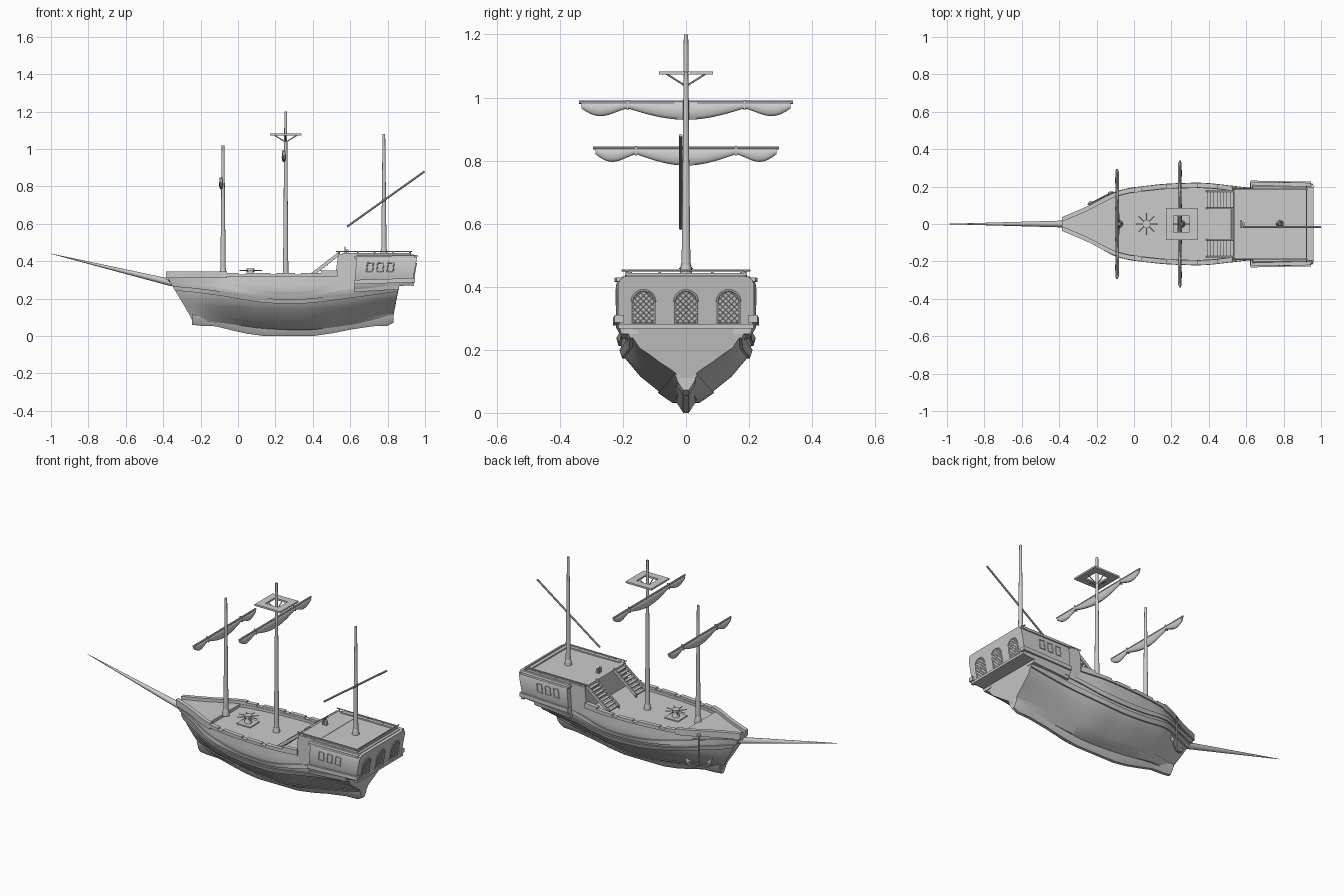
import bpy, bmesh, math
from mathutils import Vector, Matrix

if "Cube" in bpy.data.objects:
    bpy.data.objects.remove(bpy.data.objects["Cube"])

def finish(name, bm, smooth=True, angle=35):
    bmesh.ops.recalc_face_normals(bm, faces=bm.faces)
    me = bpy.data.meshes.new(name)
    bm.to_mesh(me)
    bm.free()
    ob = bpy.data.objects.new(name, me)
    bpy.context.collection.objects.link(ob)
    if smooth:
        bpy.ops.object.select_all(action='DESELECT')
        ob.select_set(True)
        bpy.context.view_layer.objects.active = ob
        bpy.ops.object.shade_smooth_by_angle(angle=math.radians(angle))
    return ob

def rod(bm, a, b, r1, r2=None, n=10):
    a, b = Vector(a), Vector(b)
    d = b - a
    m = Matrix.Translation((a + b) / 2) @ d.to_track_quat('Z', 'Y').to_matrix().to_4x4()
    bmesh.ops.create_cone(bm, cap_ends=True, segments=n, radius1=r1,
                          radius2=r1 if r2 is None else r2, depth=d.length, matrix=m)

def box(bm, x0, x1, y0, y1, z0, z1):
    m = Matrix.Translation(((x0+x1)/2, (y0+y1)/2, (z0+z1)/2)) @ Matrix.Diagonal((x1-x0, y1-y0, z1-z0, 1))
    return bmesh.ops.create_cube(bm, size=1, matrix=m)['verts']

def loft(bm, rings):
    R = [[bm.verts.new(p) for p in r] for r in rings]
    n = len(R[0])
    for a, b in zip(R, R[1:]):
        for i in range(n):
            bm.faces.new((a[i], a[(i+1) % n], b[(i+1) % n], b[i]))
    bm.faces.new(R[0])
    bm.faces.new(R[-1][::-1])

def path(bm, pts, r, n=6):
    for a, b in zip(pts, pts[1:]):
        rod(bm, a, b, r, n=n)

# Hull stations: x at sheer, x at keel, keel z, half breadth, bottom sharpness, three wale heights
ROWS = [(-.385, -.245, .09, .032, 1.2, .295, .255, .10), (-.25, -.20, .075, .09, 1.5, .285, .245, .095),
        (-.08, -.08, .06, .172, 1.4, .265, .225, .085), (.10, .10, .045, .202, 1.1, .235, .195, .06),
        (.25, .25, .04, .212, 1, .225, .185, .05), (.40, .40, .04, .212, 1, .23, .19, .05),
        (.60, .60, .065, .19, 1.3, .265, .215, .075), (.75, .75, .09, .185, 1.6, .28, .235, .095),
        (.87, .83, .10, .18, 1.9, .29, .25, .105)]
SHAPE = [(0, .15), (.05, .30), (.27, .67), (.47, .90), (.68, 1), (1, .98)]
SHEER, DECK = .325, .31

def station(u):
    i = min(int(u), len(ROWS) - 2)
    f = u - i
    p = [ROWS[max(0, min(len(ROWS) - 1, i + k))] for k in (-1, 0, 1, 2)]
    return [.5 * (2*b + (c-a)*f + (2*a-5*b+4*c-d)*f*f + (3*b-a-3*c+d)*f**3) for a, b, c, d in zip(*p)]

def hull_point(s, z):
    t = max(0, min(1, (z - s[2]) / (SHEER - s[2])))
    for (t0, v0), (t1, v1) in zip(SHAPE, SHAPE[1:]):
        if t <= t1:
            w = v0 + (v1 - v0) * (t - t0) / (t1 - t0)
            break
    return s[1] + (s[0] - s[1]) * t, s[3] * w ** s[4], z

ST = [station(k / 10) for k in range(10 * (len(ROWS) - 1) + 1)]

bm = bmesh.new()
rings = []
for s in ST:
    half = [hull_point(s, s[2] + (SHEER - s[2]) * t) for t in (0, .05, .15, .27, .37, .47, .58, .68, .84, 1)]
    x, y, z = half[-1]
    half += [(x, y - .018, z), (x, y - .018, DECK)]
    rings.append(half + [(a, -b, c) for a, b, c in half[::-1]])
loft(bm, rings)
finish("hull", bm)

# Wales running along both sides
bm = bmesh.new()
for col, hgt, out in ((5, .012, .007), (6, .012, .009), (7, .016, .009)):
    for sd in (1, -1):
        rings = []
        for s in ST:
            lo, hi = hull_point(s, s[col] - hgt), hull_point(s, s[col] + hgt)
            rings.append([(p[0], sd * (p[1] + o), p[2]) for p, o in ((lo, -.008), (lo, out), (hi, out), (hi, -.008))])
        loft(bm, rings)
finish("wales", bm)

# Rail caps, stepped along the waist
bm = bmesh.new()
CAPS = [(-.39, -.06, .31, .346), (-.06, .0, .318, .338), (.0, .035, .318, .329), (.035, .17, .318, .338),
        (.17, .205, .318, .329), (.205, .30, .318, .336), (.30, .335, .318, .329), (.335, .44, .318, .338),
        (.44, .53, .318, .35)]
FINE = [station(k / 40) for k in range(40 * (len(ROWS) - 1) + 1)]
for x0, x1, z0, z1 in CAPS:
    pts = [s for s in FINE if x0 <= s[0] <= x1 + .005]
    for sd in (1, -1):
        loft(bm, [[(s[0], sd * (s[3] - .02), z0), (s[0], sd * (s[3] + .005), z0),
                   (s[0], sd * (s[3] + .005), z1), (s[0], sd * (s[3] - .02), z1)] for s in pts])
finish("rails", bm)

bm = bmesh.new()
loft(bm, [[(s[0], -s[3] + .01, .30), (s[0], s[3] - .01, .30), (s[0], s[3] - .01, .328), (s[0], -s[3] + .01, .328)]
          for s in FINE if s[0] <= -.085])
finish("foredeck", bm, False)

# Keel
bm = bmesh.new()
KEEL = [(-.245, .06), (-.2, .055), (-.12, .052), (-.04, .032), (.05, .012), (.14, .0), (.40, .0),
        (.5, .014), (.6, .034), (.72, .052), (.8, .055), (.832, .072)]
loft(bm, [[(x, -.009, z), (x, .009, z), (x, .028, z+.03), (x, .034, z+.055),
           (x, -.034, z+.055), (x, -.028, z+.03)] for x, z in KEEL])
finish("keel", bm)

# Stern castle: forward body and overhanging gallery
bm = bmesh.new()
loft(bm, [[(x, -y, .27), (x, y, .27), (x + dx, y, .438), (x + dx, -y, .438)]
          for x, dx, y in ((.515, .02, .194), (.60, 0, .192), (.66, 0, .19))])
finish("castle_front", bm, False)

bm = bmesh.new()
def gallery_ring(x0, x1, w, zb):
    side = [(w - .012, zb), (w, zb + .02), (w, .405), (w - .006, .422), (w - .02, .432)]
    f = lambda z: x0 + (x1 - x0) * (z - zb) / (.432 - zb)
    return [(f(z), y, z) for y, z in side] + [(f(z), -y, z) for y, z in side[::-1]]
loft(bm, [gallery_ring(.62, .635, .222, .25), gallery_ring(.93, .96, .216, .272)])
finish("stern_gallery", bm)

bm = bmesh.new()
for sd in (1, -1):
    for z0, z1, w in ((.285, .308, .232), (.415, .428, .226)):
        loft(bm, [[(x, sd * (w - .03 - d), z0 + e), (x, sd * (w - d), z0 + e), (x, sd * (w - d), z1 + e), (x, sd * (w - .03 - d), z1 + e)]
                  for x, d, e in ((.622, 0, -.008 if z0 < .3 else 0), (.945, .006, .002))])
    loft(bm, [[(x, sd * .15, z), (x, sd * .205, z), (x, sd * .212, z + .03), (x, sd * .15, z + .03)]
              for x, z in ((.62, .235), (.86, .25))])
box(bm, .925, .942, -.214, .214, .268, .282)
finish("gallery_mouldings", bm, False)

# Poop deck, rim and thin railing
bm = bmesh.new()
box(bm, .535, .94, -.19, .19, .42, .436)
for sd in (1, -1):
    box(bm, .56, .925, sd * .18 - .01, sd * .18 + .01, .43, .444)
box(bm, .905, .925, -.19, .19, .43, .444)
finish("poop_deck", bm, False)
bm = bmesh.new()
for sd in (1, -1):
    rod(bm, (.525, sd * .187, .452), (.93, sd * .187, .452), .0035, n=8)
    for x in (.54, .64, .73, .83, .92):
        rod(bm, (x, sd * .187, .43), (x, sd * .187, .452), .0045, n=8)
rod(bm, (.922, -.205, .452), (.922, .205, .452), .0035, n=8)
finish("poop_railing", bm)

# Side windows and latticed stern windows
bm = bmesh.new()
for sd in (1, -1):
    for x in (.705, .76, .815):
        c = [(x + a, sd * .221, z) for a, z in ((-.018, .342), (.014, .342), (.019, .39), (-.012, .392))]
        path(bm, c + c[:1], .003)
for yc in (-.135, 0, .135):
    w, zb, zs = .036, .282, .352
    sx = lambda z: .931 + .03 * (z - .272) / .16
    arch = [(-w, zb), (w, zb)] + [(w * math.cos(a), zs + w * math.sin(a)) for a in [k * math.pi / 10 for k in range(11)]]
    pts = [(sx(z), yc + y, z) for y, z in arch]
    path(bm, pts + pts[:1], .004)
    inside = lambda y, z: abs(y) <= w and z >= zb and (z <= zs or math.hypot(y, z - zs) <= w)
    for k in range(-6, 7):
        for d in (1, -1):
            line = [(y, .335 + k * .018 + d * y) for y in [w * j / 40 for j in range(-40, 41)]]
            line = [p for p in line if inside(*p)]
            if len(line) > 6:
                (y0, z0), (y1, z1) = line[0], line[-1]
                rod(bm, (sx(z0), yc + y0, z0), (sx(z1), yc + y1, z1), .0017, n=4)
finish("windows", bm, False)

# Masts with collars, bowsprit and slanted spar
for name, x, zb, zt in (("fore_mast", -.08, .32, 1.02), ("main_mast", .255, .30, 1.2), ("mizzen_mast", .78, .43, 1.08)):
    bm = bmesh.new()
    rod(bm, (x, 0, zb), (x, 0, zt), .0145, .007, 16)
    rod(bm, (x, 0, zb), (x, 0, zb + .025), .021, .018, 16)
    rod(bm, (x, 0, zb + .025), (x, 0, zb + .04), .018, .0145, 16)
    finish(name, bm)
bm = bmesh.new()
rod(bm, (-.35, 0, .284), (-.999, 0, .44), .019, .001, 12)
finish("bowsprit", bm)
bm = bmesh.new()
rod(bm, (.583, -.017, .585), (.997, -.017, .88), .0055, n=10)
finish("slanted_spar", bm)

# Yards with furled sails
for name, x, z, b, a in (("main", .245, .985, .34, .185), ("fore", -.09, .84, .295, .158)):
    bm = bmesh.new()
    rod(bm, (x, -b, z), (x, b, z), .0055)
    finish(name + "_yard", bm)
    bm = bmesh.new()
    rings, e = [], b - .008
    for k in range(-40, 41):
        y = e * k / 40
        if abs(y) < a:
            d = .02 + .037 * math.cos(math.pi * y / 2 / a)
        else:
            d = .02 + .025 * math.sin(math.pi * ((abs(y) - a) / (e - a)) ** 1.3)
        th = .006 + .1 * d
        rings.append([(x + th * math.cos(q), y, z - d / 2 + d / 2 * math.sin(q)) for q in [j * math.pi / 5 for j in range(10)]])
    loft(bm, rings)
    for sd in (1, -1):
        box(bm, x - .009, x + .009, sd * a - .003, sd * a + .003, z - .024, z + .007)
    finish(name + "_furled_sail", bm, angle=60)

# Lookout platform with square hole and struts
bm = bmesh.new()
o, i = .085, .043
for sd in (1, -1):
    box(bm, .255 - o, .255 + o, min(sd * i, sd * o), max(sd * i, sd * o), 1.073, 1.083)
    box(bm, min(.255 + sd * i, .255 + sd * o), max(.255 + sd * i, .255 + sd * o), -i, i, 1.073, 1.083)
    rod(bm, (.255, 0, 1.036), (.255 + sd * .062, 0, 1.075), .003, n=6)
    rod(bm, (.255, 0, 1.036), (.255, sd * .062, 1.075), .003, n=6)
finish("lookout_platform", bm, False)

# Stairs to the poop
bm = bmesh.new()
for sd in (1, -1):
    for k in range(8):
        x, z = .39 + k * .0175, .32 + k * .0145
        box(bm, x, x + .02, sd * .13 - .043, sd * .13 + .043, z, z + .006)
    for y in (.083, .175):
        loft(bm, [[(x, sd * y - .004, z), (x, sd * y + .004, z), (x, sd * y + .004, z + .022), (x, sd * y - .004, z + .022)]
                  for x, z in ((.385, .31), (.535, .425))])
finish("stairs", bm, False)

# Capstan on its plate
bm = bmesh.new()
box(bm, .022, .112, -.045, .045, .308, .316)
rod(bm, (.067, 0, .315), (.067, 0, .345), .022, .014, 12)
rod(bm, (.067, 0, .343), (.067, 0, .36), .022, n=12)
for k in range(8):
    q = k * math.pi / 4
    rod(bm, (.067, 0, .351), (.067 + .06 * math.cos(q), .06 * math.sin(q), .351), .0028, n=6)
finish("capstan", bm)

# Steering wheel
bm = bmesh.new()
box(bm, .578, .592, -.008, .008, .435, .462)
circ = [(.572, .017 * math.cos(k * math.pi / 8), .458 + .017 * math.sin(k * math.pi / 8)) for k in range(17)]
path(bm, circ, .0022)
for k in range(4):
    c, s = .022 * math.cos(k * math.pi / 4), .022 * math.sin(k * math.pi / 4)
    rod(bm, (.572, -c, .458 - s), (.572, c, .458 + s), .0016, n=6)
finish("steering_wheel", bm)

# Anchor on the far bow
bm = bmesh.new()
c, d = Vector((-.18, .137, 0)), Vector((.89, .45, 0))
at = lambda s, z: c + d * s + Vector((0, 0, z))
rod(bm, at(0, .13), at(0, .315), .0045)
rod(bm, at(-.035, .295), at(.035, .295), .004)
path(bm, [at(.075 * math.sin(q), .20 - .075 * math.cos(q)) for q in [k * .2 for k in range(-6, 7)]], .005)
for sd in (1, -1):
    rod(bm, at(sd * .056, .158), at(sd * .078, .192), .013, .001, 6)
path(bm, [at(.01 * math.cos(q), .32 + .01 * math.sin(q)) for q in [k * math.pi / 5 for k in range(11)]], .0025)
finish("anchor", bm)
